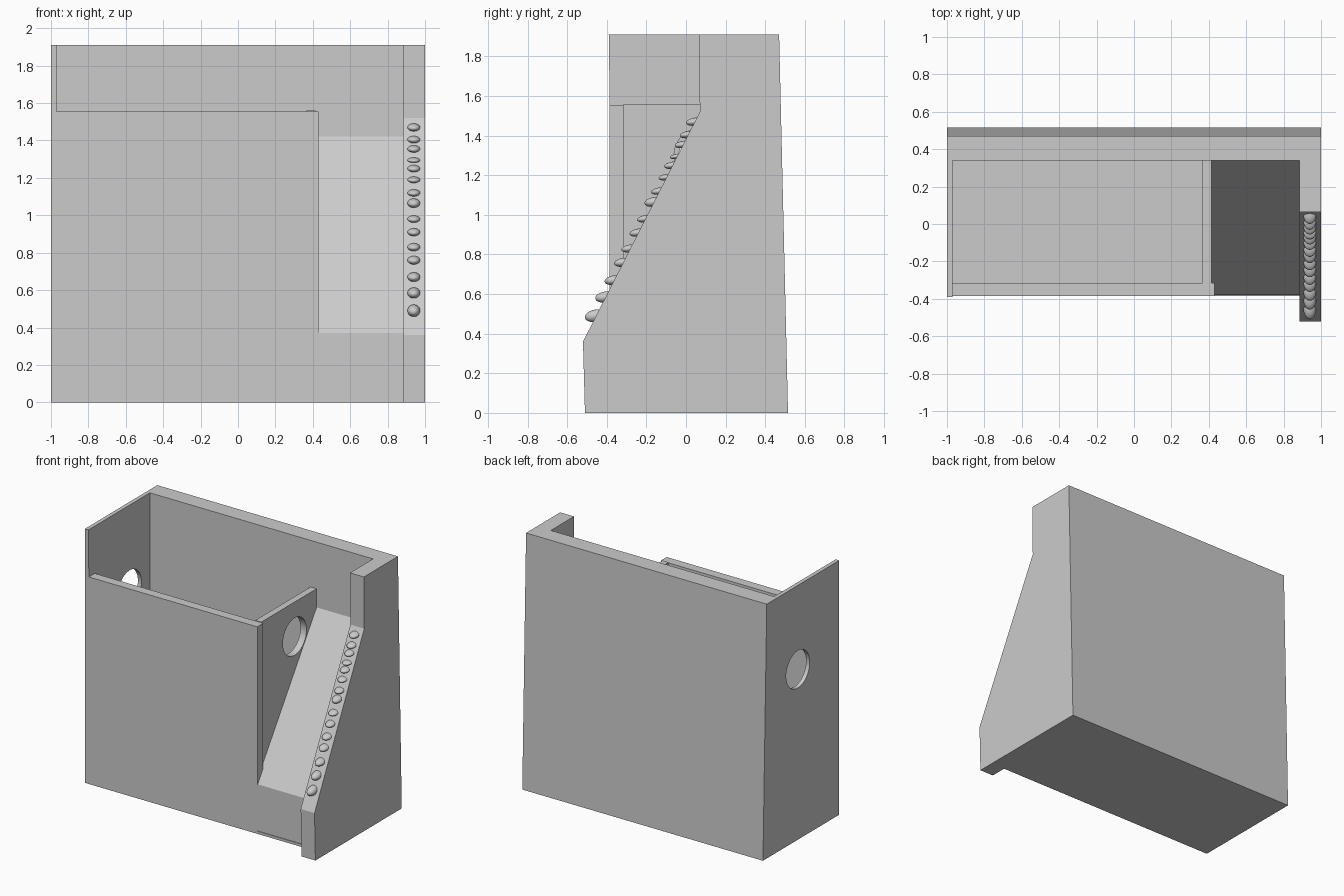
import bpy, bmesh, math
from mathutils import Matrix

cube = bpy.data.objects.get("Cube")
if cube:
    bpy.data.objects.remove(cube, do_unlink=True)

grey = bpy.data.materials.new("plain grey")
grey.use_nodes = True
grey.diffuse_color = (0.6, 0.6, 0.6, 1)
grey.node_tree.nodes["Principled BSDF"].inputs["Base Color"].default_value = (0.6, 0.6, 0.6, 1)


def finish(bm, name):
    bmesh.ops.recalc_face_normals(bm, faces=bm.faces)
    mesh = bpy.data.meshes.new(name)
    bm.to_mesh(mesh)
    bm.free()
    mesh.materials.append(grey)
    obj = bpy.data.objects.new(name, mesh)
    bpy.context.collection.objects.link(obj)
    return obj


def slab(name, x0, x1, profile):
    """Extrude a (y, z) side profile from x0 to x1."""
    bm = bmesh.new()
    face = bm.faces.new([bm.verts.new((x0, y, z)) for y, z in profile])
    moved = bmesh.ops.extrude_face_region(bm, geom=[face])["geom"]
    verts = [v for v in moved if isinstance(v, bmesh.types.BMVert)]
    bmesh.ops.translate(bm, verts=verts, vec=(x1 - x0, 0, 0))
    return finish(bm, name)


def box(name, x0, x1, y0, y1, z0, z1):
    return slab(name, x0, x1, [(y0, z0), (y1, z0), (y1, z1), (y0, z1)])


def drill(obj, y, z, radius=0.14):
    """Cut a round hole through a wall along x."""
    bm = bmesh.new()
    bmesh.ops.create_cone(bm, cap_ends=True, segments=48, radius1=radius,
                          radius2=radius, depth=0.3)
    x = sum(v.co.x for v in obj.data.vertices) / len(obj.data.vertices)
    bm.transform(Matrix.Translation((x, y, z)) @ Matrix.Rotation(math.pi / 2, 4, "Y"))
    cutter = finish(bm, "hole_cutter")
    cutter.hide_render = True
    mod = obj.modifiers.new("hole", "BOOLEAN")
    mod.operation = "DIFFERENCE"
    mod.solver = "EXACT"
    mod.object = cutter
    bpy.context.view_layer.objects.active = obj
    bpy.ops.object.modifier_apply(modifier=mod.name)
    bpy.data.objects.remove(cutter, do_unlink=True)


TOP, RIM = 1.91, 1.555
BACK_LOW, BACK_TOP = (0.515, 0), (0.47, TOP)

# Tall outer walls, with a back that leans slightly inward
slab("back_wall", -0.97, 0.885, [(0.34, 0), BACK_LOW, BACK_TOP, (0.34, TOP)])
side = slab("right_end_wall", -1, -0.97,
            [(-0.315, 0), BACK_LOW, BACK_TOP, (-0.39, TOP), (-0.385, RIM), (-0.315, RIM)])
slab("sloped_end_wall", 0.885, 1,
     [(-0.51, 0), BACK_LOW, BACK_TOP, (0.065, TOP), (0.07, 1.52), (-0.52, 0.36)])

# Open bin
box("front_wall", -1, 0.43, -0.385, -0.315, 0, RIM)
divider = box("bin_divider", 0.365, 0.415, -0.315, 0.34, 0, RIM + 0.005)
box("bin_floor", -0.97, 0.365, -0.315, 0.34, 0, 0.44)

# Round openings
for z in (1.28, 0.73):
    drill(side, 0.1, z)
drill(divider, 0.08, 1.3)

# Chute between the bin and the sloped wall
slab("chute_ramp", 0.415, 0.885, [(-0.38, 0.02), (0.34, 0.02), (0.34, 1.42), (-0.38, 0.37)])
box("chute_base", 0.415, 0.885, -0.385, 0.34, 0, 0.02)

# Row of rounded studs down the sloped edge: (height, half thickness)
studs = [(0.49, 0.032), (0.585, 0.028), (0.67, 0.024), (0.76, 0.022), (0.83, 0.02),
         (0.91, 0.02), (0.98, 0.018), (1.065, 0.024), (1.12, 0.018), (1.19, 0.016),
         (1.25, 0.018), (1.295, 0.013), (1.355, 0.018), (1.405, 0.018), (1.47, 0.02)]
bm = bmesh.new()
for z, half in studs:
    y = -0.52 + (z - 0.36) * 0.59 / 1.16
    place = (Matrix.Translation((0.94, y, z)) @ Matrix.Rotation(0.15, 4, "X")
             @ Matrix.Diagonal((0.034, 0.025 + half, half, 1)))
    bmesh.ops.create_uvsphere(bm, u_segments=20, v_segments=12, radius=1, matrix=place)
for face in bm.faces:
    face.smooth = True
finish(bm, "edge_studs")
